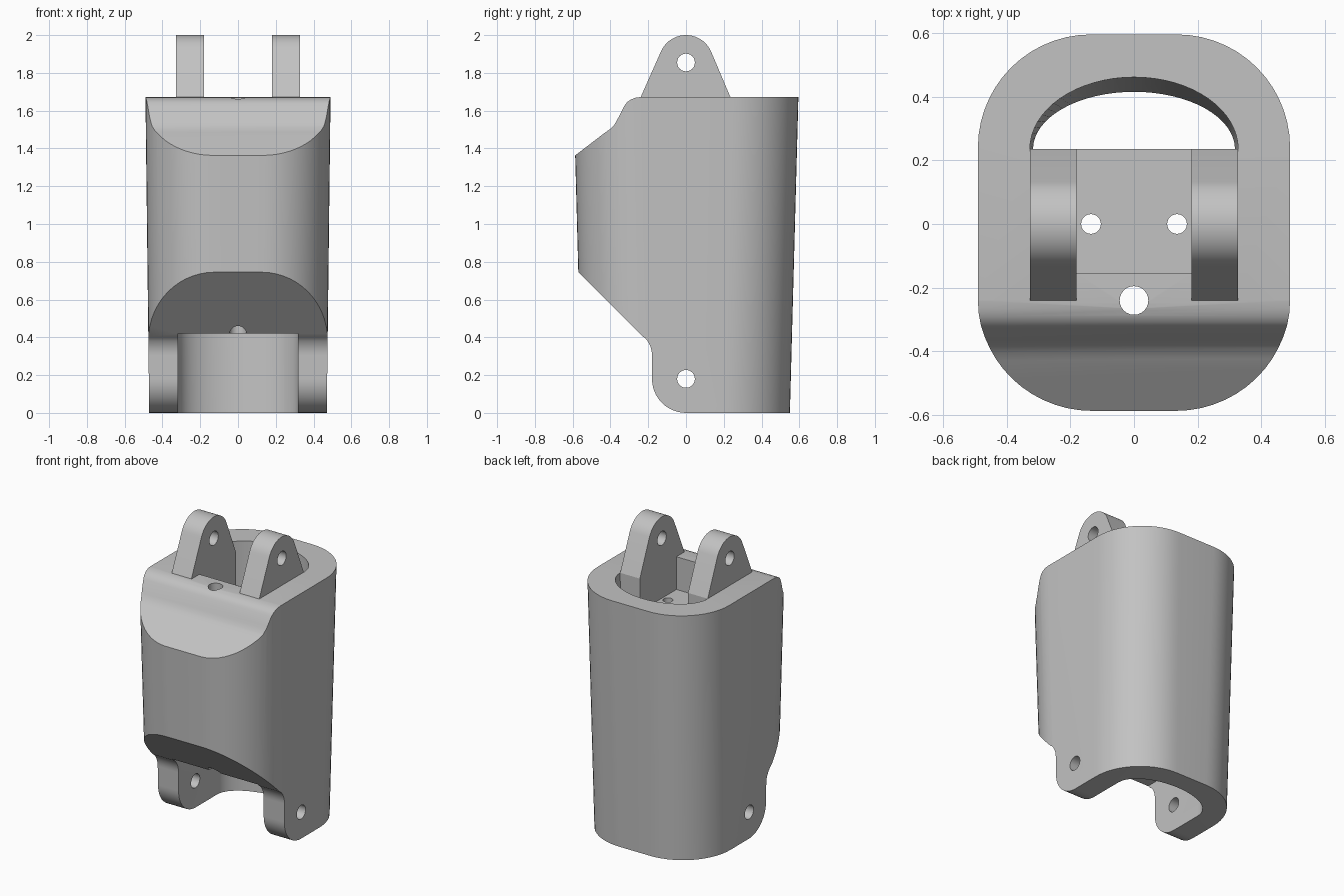
import bpy, bmesh, math

if "Cube" in bpy.data.objects:
    bpy.data.objects.remove(bpy.data.objects["Cube"])

TOP = 1.672      # height of the body shoulder
PIN_TOP = 1.855  # upper hinge height
PIN_LOW = 0.18   # lower hinge height

grey = bpy.data.materials.new("plain grey")
grey.use_nodes = True
colour = (0.54, 0.54, 0.54, 1)
grey.diffuse_color = colour
grey.node_tree.nodes["Principled BSDF"].inputs["Base Color"].default_value = colour


def arc(cx, cy, rx, ry, start, end, steps):
    angles = [math.radians(start + (end - start) * i / steps) for i in range(steps + 1)]
    return [(cx + rx * math.cos(a), cy + ry * math.sin(a)) for a in angles]


def loft(name, lower, upper):
    """Closed solid between two rings with the same number of points."""
    bm = bmesh.new()
    a = [bm.verts.new(p) for p in lower]
    b = [bm.verts.new(p) for p in upper]
    n = len(a)
    bm.faces.new(a)
    bm.faces.new(b)
    for i in range(n):
        j = (i + 1) % n
        bm.faces.new((a[i], a[j], b[j], b[i]))
    bmesh.ops.recalc_face_normals(bm, faces=bm.faces)
    mesh = bpy.data.meshes.new(name)
    bm.to_mesh(mesh)
    bm.free()
    mesh.materials.append(grey)
    obj = bpy.data.objects.new(name, mesh)
    bpy.context.collection.objects.link(obj)
    return obj


def side_prism(name, points, x0, x1):
    return loft(name, [(x0, y, z) for y, z in points], [(x1, y, z) for y, z in points])


def upright(name, ring, z0, z1):
    return loft(name, [(x, y, z0) for x, y in ring(z0)], [(x, y, z1) for x, y in ring(z1)])


def combine(target, other, operation):
    mod = target.modifiers.new(operation.lower(), "BOOLEAN")
    mod.operation = operation
    mod.solver = "EXACT"
    mod.object = other
    bpy.context.view_layer.objects.active = target
    bpy.ops.object.modifier_apply(modifier=mod.name)
    bpy.data.objects.remove(other)


def shell_ring(z):
    """Rounded rectangle that narrows towards the bottom."""
    t = z / TOP
    w, d = 0.47 + 0.02 * t, 0.55 + 0.045 * t
    r = 0.355
    ring = []
    for sx, sy, a in ((1, 1, 0), (-1, 1, 90), (-1, -1, 180), (1, -1, 270)):
        ring += arc(sx * (w - r), sy * (d - r), r, r, a, a + 90, 14)
    return ring


def cavity_ring(z):
    """Half oval behind the hinge block."""
    t = z / TOP
    return arc(0, 0.235, 0.317 + 0.01 * t, 0.18 + 0.046 * t, 0, 180, 32)


# Outer body, trimmed to its side profile
body = upright("finger_segment_body", shell_ring, 0, 1.9)
profile = [(0.8, 0), (0.8, TOP), (-0.24, TOP)]
profile += [(-0.265, 1.669), (-0.29, 1.66), (-0.31, 1.647), (-0.327, 1.625)]
profile += [(-0.365, 1.55), (-0.38, 1.525), (-0.405, 1.5), (-0.43, 1.483)]
profile += [(-0.8, 1.2), (-0.8, 0.975)]
profile += [(-0.23, 0.405)] + arc(-0.33, 0.305, 0.15, 0.14, 40, 0, 6)
profile += arc(0, PIN_LOW, 0.18, 0.18, 180, 270, 12)
combine(body, side_prism("side_profile", profile, -0.8, 0.8), "INTERSECT")

# Upper hinge ears
ear = [(-0.2, 1.6), (0.2, 1.6), (0.235, TOP)]
ear += arc(0, PIN_TOP, 0.145, 0.145, 24, 156, 20) + [(-0.24, TOP)]
combine(body, side_prism("hinge_ears", ear, -0.327, 0.327), "UNION")

# Gap between the ears, with a sunken floor
gap = [(-0.155, 1.45), (0.4, 1.45), (0.4, 2.1), (-0.26, 2.1),
       (-0.26, TOP - 0.001), (-0.155, TOP - 0.001)]
combine(body, side_prism("ear_gap", gap, -0.18, 0.18), "DIFFERENCE")

# Hollow channel behind the hinge block
combine(body, upright("channel", cavity_ring, -0.1, 1.8), "DIFFERENCE")

# Slot between the lower ears
slot = [(-0.8, -0.1), (0.236, -0.1), (0.236, 0.42), (-0.8, 0.42)]
combine(body, side_prism("lower_slot", slot, -0.318, 0.318), "DIFFERENCE")

# Hinge pin holes
for z in (PIN_TOP, PIN_LOW):
    hole = arc(0, z, 0.047, 0.047, 0, 345, 23)
    combine(body, side_prism("pin_hole", hole, -0.8, 0.8), "DIFFERENCE")

# Vertical cord holes
for x, y, r in ((-0.135, 0, 0.031), (0.135, 0, 0.031), (0, -0.24, 0.045)):
    cord = upright("cord_hole", lambda z: arc(x, y, r, r, 0, 345, 23), 0.2, 1.8)
    combine(body, cord, "DIFFERENCE")

# Smooth curves, sharp edges
bpy.ops.object.select_all(action="DESELECT")
body.select_set(True)
bpy.context.view_layer.objects.active = body
bpy.ops.object.shade_smooth_by_angle(angle=math.radians(22))
